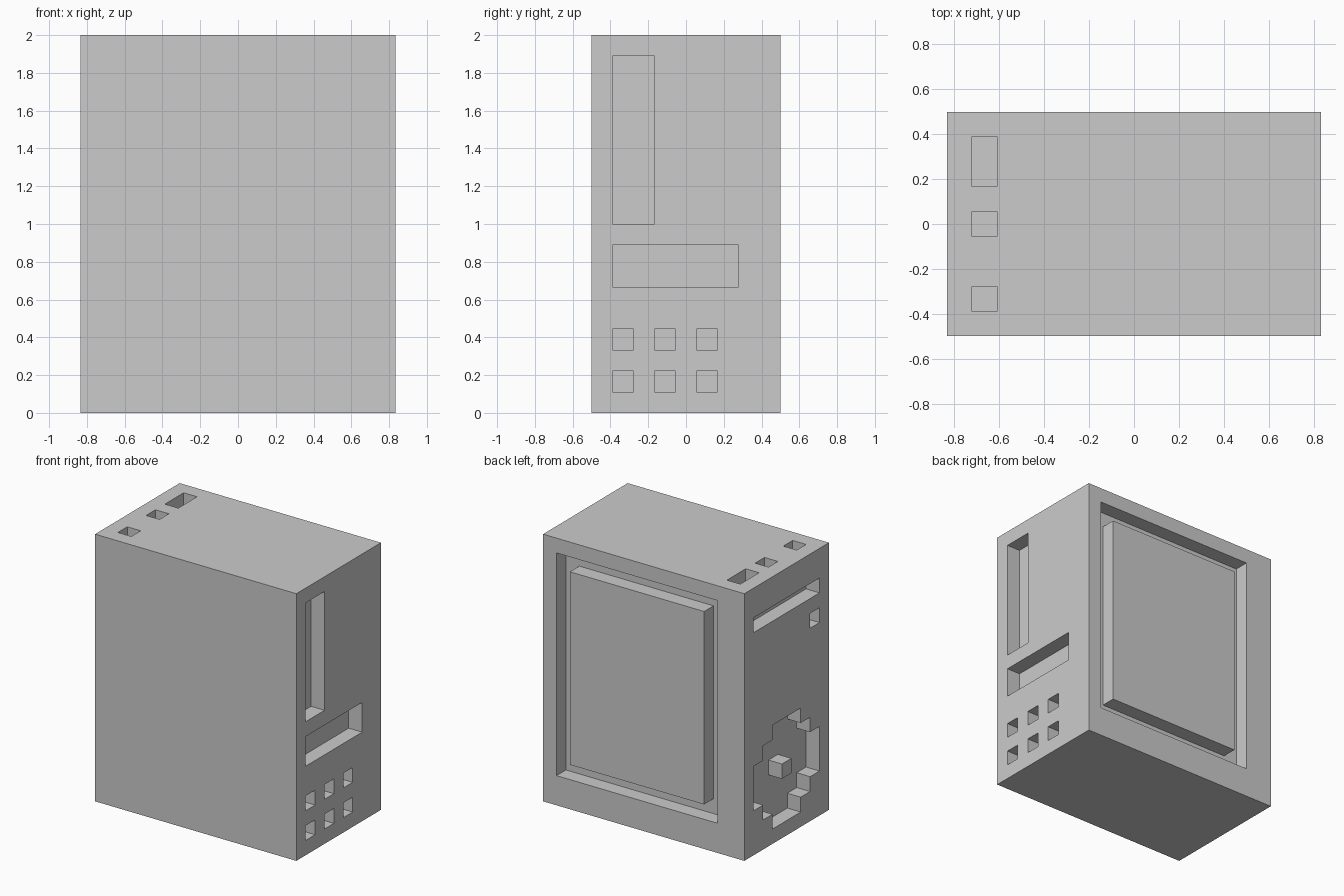
import bpy, bmesh
from mathutils import Vector

if "Cube" in bpy.data.objects:
    bpy.data.objects.remove(bpy.data.objects["Cube"])

U = 1 / 9                      # grid cell size
NX, NY, NZ = 15, 9, 18         # body size in cells


def pos(x, y, z):
    return Vector(((x - NX / 2) * U, (y - NY / 2) * U, z * U))


def prism(name, profile, axis_vec):
    """Closed solid: a profile (cell coordinates) extruded along a vector."""
    bm = bmesh.new()
    face = bm.faces.new([bm.verts.new(pos(*p)) for p in profile])
    ext = bmesh.ops.extrude_face_region(bm, geom=[face])["geom"]
    bmesh.ops.translate(bm, vec=Vector(axis_vec) * U,
                        verts=[v for v in ext if isinstance(v, bmesh.types.BMVert)])
    bmesh.ops.recalc_face_normals(bm, faces=bm.faces)
    me = bpy.data.meshes.new(name)
    bm.to_mesh(me)
    bm.free()
    ob = bpy.data.objects.new(name, me)
    bpy.context.scene.collection.objects.link(ob)
    return ob


def box(name, x, y, z):
    base = [(x[0], y[0], z[0]), (x[1], y[0], z[0]), (x[1], y[1], z[0]), (x[0], y[1], z[0])]
    return prism(name, base, (0, 0, z[1] - z[0]))


def cut(target, cutter):
    """Subtract the cutter from the target, then discard it."""
    cutter.hide_render = True
    mod = target.modifiers.new("cut", 'BOOLEAN')
    mod.operation, mod.solver, mod.object = 'DIFFERENCE', 'EXACT', cutter
    bpy.context.view_layer.objects.active = target
    bpy.ops.object.modifier_apply(modifier=mod.name)
    bpy.data.objects.remove(cutter)


body = box("case_body", (0, NX), (0, NY), (0, NZ))

# Right side: tall slot, wide slot and a grid of six ports
right = [((1, 3), (9, 17)), ((1, 7), (6, 8))]
right += [((y, y + 1), (z, z + 1)) for y in (1, 3, 5) for z in (1, 3)]
for y, z in right:
    cut(body, box("right_cutter", (NX - 1, NX + 1), y, z))

# Top: three small pits
for y in ((1, 2), (4, 5), (6, 8)):
    cut(body, box("top_cutter", (1, 2), y, (NZ - 1, NZ + 1)))

# Left side: long slot and button recess
for y, z in (((1, 8), (15, 16)), ((1, 2), (13, 14))):
    cut(body, box("left_cutter", (-1, 1), y, z))

# Left side: stepped round fan recess with a square hub left standing
quarter = [(3.5, 1.5), (2.5, 1.5), (2.5, 2.5), (1.5, 2.5), (1.5, 3.5)]
outline = []
for turn in range(4):
    outline += quarter
    quarter = [(-b, a) for a, b in quarter]
fan = prism("fan_cutter", [(-1, 4.5 + a, 4.5 + b) for a, b in outline], (2, 0, 0))
cut(fan, box("fan_hub", (-2, 2), (4, 5), (4, 5)))
cut(body, fan)

# Back: rectangular groove around a flush door panel
groove = box("groove_cutter", (2, 14), (NY - 1, NY + 1), (2, 17))
cut(groove, box("door_panel", (3, 13), (NY - 2, NY + 2), (3, 16)))
cut(body, groove)
